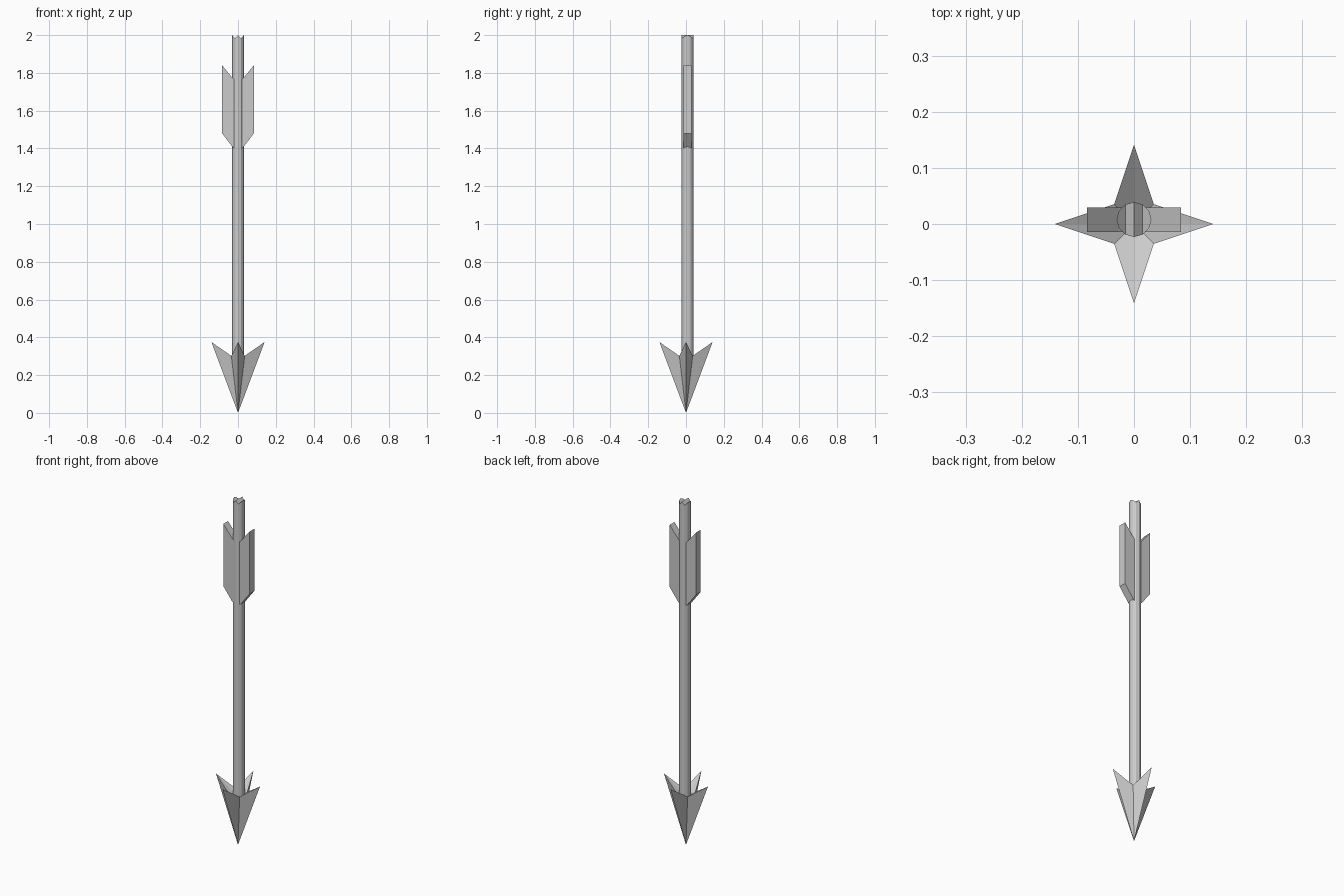
import bpy, bmesh, math

if "Cube" in bpy.data.objects:
    bpy.data.objects.remove(bpy.data.objects["Cube"])

def make_object(name, verts, faces):
    mesh = bpy.data.meshes.new(name)
    mesh.from_pydata(verts, [], faces)
    bm = bmesh.new()
    bm.from_mesh(mesh)
    bmesh.ops.recalc_face_normals(bm, faces=bm.faces)
    bm.to_mesh(mesh)
    bm.free()
    obj = bpy.data.objects.new(name, mesh)
    bpy.context.collection.objects.link(obj)
    return obj

SHAFT_Y = 0.008

# Arrowhead: four-pointed star narrowing to a tip on the ground
rim = []
for i in range(8):
    a = i * math.pi / 4
    r, z = (0.141, 0.375) if i % 2 == 0 else (0.05, 0.302)
    rim.append((r * math.cos(a), r * math.sin(a), z))
verts = rim + [(0, 0, 0), (0, 0, 0.272)]
faces = [(i, (i + 1) % 8, c) for i in range(8) for c in (8, 9)]
make_object("arrowhead", verts, faces)

# Shaft: 12-sided rod with a double-grooved nock at the top
def nock_height(x):
    return 1.982 + 0.018 * abs(abs(x) - 0.0155) / 0.0155

N, R = 12, 0.031
ring = [(R * math.cos(2 * math.pi * i / N), R * math.sin(2 * math.pi * i / N))
        for i in range(N)]
verts = [(x, y + SHAFT_Y, 0.27) for x, y in ring]
verts += [(x, y + SHAFT_Y, nock_height(x)) for x, y in ring]
faces = [(i, (i + 1) % N, N + (i + 1) % N, N + i) for i in range(N)]
faces.append(tuple(range(N)))
# Cap strips run front to back so the grooves stay straight
q = N // 4
for k in range(2 * q):
    strip = [N + k, N + k + 1, N + (N - k - 1) % N, N + (N - k) % N]
    faces.append(tuple(dict.fromkeys(strip)))
make_object("shaft", verts, faces)

# Fletching: thick swept vane, mirrored across the shaft
profile = [(0.02, 1.402), (0.028, 1.406), (0.084, 1.48), (0.084, 1.84),
           (0.028, 1.772), (0.02, 1.764)]
n = len(profile)
for side, name in ((1, "right_vane"), (-1, "left_vane")):
    verts = [(side * x, y, z) for y in (-0.014, 0.029) for x, z in profile]
    faces = [(i, (i + 1) % n, n + (i + 1) % n, n + i) for i in range(n)]
    faces += [tuple(range(n)), tuple(range(n, 2 * n))]
    make_object(name, verts, faces)
